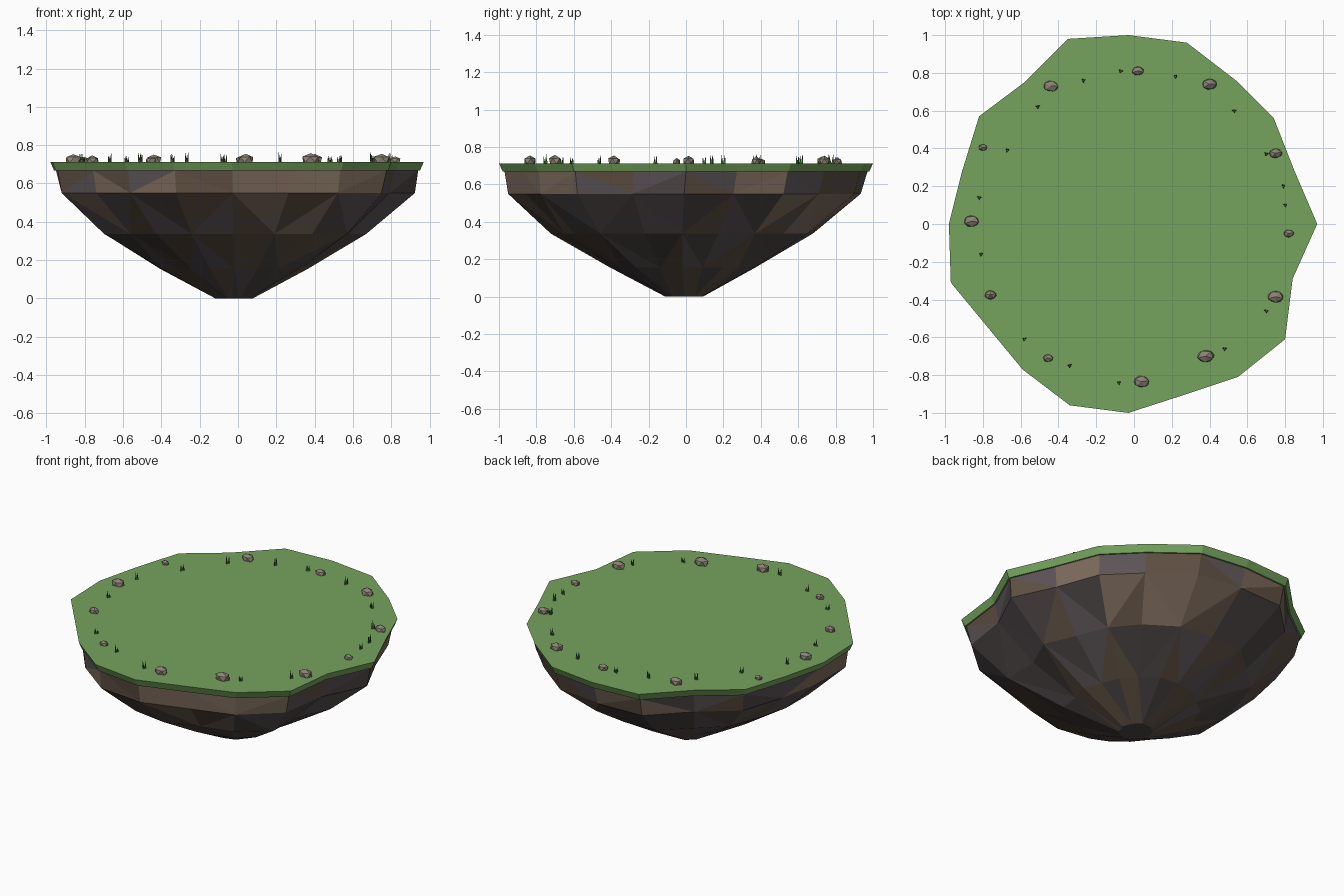
import bpy, bmesh, math, random
from mathutils import Matrix, Vector

if "Cube" in bpy.data.objects:
    bpy.data.objects.remove(bpy.data.objects["Cube"])

random.seed(7)


def material(name, r, g, b):
    m = bpy.data.materials.new(name)
    m.diffuse_color = (r, g, b, 1)
    m.use_nodes = True
    m.node_tree.nodes["Principled BSDF"].inputs["Base Color"].default_value = m.diffuse_color
    return m


def finish(bm, name, mats):
    bmesh.ops.recalc_face_normals(bm, faces=bm.faces)
    me = bpy.data.meshes.new(name)
    bm.to_mesh(me)
    bm.free()
    for m in mats:
        me.materials.append(m)
    ob = bpy.data.objects.new(name, me)
    bpy.context.collection.objects.link(ob)
    return ob


grass = material("grass", .18, .37, .11)
blade = material("grass_blade", .06, .16, .04)
stone = material("stone", .27, .23, .18)
earth = [material("earth_dark", .075, .062, .06), material("earth_brown", .115, .08, .056),
         material("earth_mauve", .11, .09, .095), material("earth_tan", .21, .15, .11)]

# Irregular 20-sided island outline
outline = [(.97, 0), (.85, .28), (.74, .56), (.54, .76), (.28, .96),
           (-.03, 1), (-.35, .98), (-.58, .75), (-.82, .57), (-.91, .28),
           (-.98, 0), (-.97, -.31), (-.78, -.54), (-.59, -.77), (-.34, -.96),
           (-.03, -1), (.28, -.90), (.55, -.81), (.80, -.61), (.84, -.29)]
N = len(outline)


def ring(bm, scale, z, dx=0, dy=0, jitter=0):
    out = []
    for x, y in outline:
        s = scale * (1 + random.uniform(-jitter, jitter))
        out.append(bm.verts.new((x * s + dx, y * s + dy, z)))
    return out


# Grass slab
bm = bmesh.new()
low, top = ring(bm, .98, .668), ring(bm, 1, .713)
bm.faces.new(top)
bm.faces.new(low[::-1])
for i in range(N):
    j = (i + 1) % N
    bm.faces.new((low[i], low[j], top[j], top[i]))
finish(bm, "grass_slab", [grass])

# Faceted earth underside, patchy colours getting darker downwards
bm = bmesh.new()
rings = [ring(bm, .97, .668), ring(bm, .945, .55, 0, -.01, .01),
         ring(bm, .705, .337, -.005, -.02, .02), ring(bm, .395, .155, -.01, -.02, .03),
         ring(bm, .10, 0, -.02, -.01)]
weights = [(1, 3, 4, 4), (3, 4, 3, 1), (4, 4, 3, 0), (5, 4, 2, 0)]
bm.faces.new(rings[0])
bm.faces.new(rings[-1])
for k in range(4):
    a, b = rings[k], rings[k + 1]
    for i in range(N):
        j = (i + 1) % N
        if (i + k) % 2:
            tris = (a[i], a[j], b[i]), (a[j], b[j], b[i])
        else:
            tris = (a[i], a[j], b[j]), (a[i], b[j], b[i])
        for t in tris:
            bm.faces.new(t).material_index = random.choices(range(4), weights[k])[0]
finish(bm, "earth_underside", earth)

# Squashed stones around the rim: x, y, radius
stones = [(.02, .81, .034), (.40, .74, .044), (.75, .375, .038), (.82, -.05, .03),
          (.75, -.385, .046), (.38, -.70, .05), (.04, -.835, .045), (-.455, -.71, .03),
          (-.76, -.375, .035), (-.86, .015, .045), (-.80, .405, .026), (-.44, .73, .042)]
for n, (x, y, r) in enumerate(stones):
    bm = bmesh.new()
    bmesh.ops.create_icosphere(bm, subdivisions=1, radius=1)
    for v in bm.verts:
        v.co *= random.uniform(.93, 1.07)
    bm.transform(Matrix.Translation((x, y, .713 + r * .25))
                 @ Matrix.Diagonal((r, r * .75, r * .68, 1))
                 @ Matrix.Rotation(random.uniform(-.4, .4), 4, 'Z'))
    finish(bm, f"stone_{n + 1}", [stone])

# Grass tufts: three thin pointed blades each
tufts = [(-.51, .62), (-.67, .39), (-.82, .14), (-.81, -.16), (-.58, -.61),
         (-.34, -.75), (-.08, -.84), (.48, -.66), (.70, -.46), (.80, .10),
         (.79, .20), (.70, .37), (.53, .60), (.22, .78), (-.07, .81), (-.27, .76)]
for n, (x, y) in enumerate(tufts):
    bm = bmesh.new()
    for k in range(3):
        ang = math.tau * k / 3 + random.uniform(0, 1)
        d = Vector((math.cos(ang), math.sin(ang), 0))
        base = Vector((x, y, .711)) + d * .006
        h = random.uniform(.03, .055)
        tip = bm.verts.new(base + d * .005 + Vector((0, 0, h)))
        foot = []
        for m in range(3):
            t = ang + math.tau * m / 3
            foot.append(bm.verts.new(base + .007 * Vector((math.cos(t), math.sin(t), 0))))
        bm.faces.new(foot)
        for m in range(3):
            bm.faces.new((foot[m], foot[(m + 1) % 3], tip))
    finish(bm, f"grass_tuft_{n + 1}", [blade])
